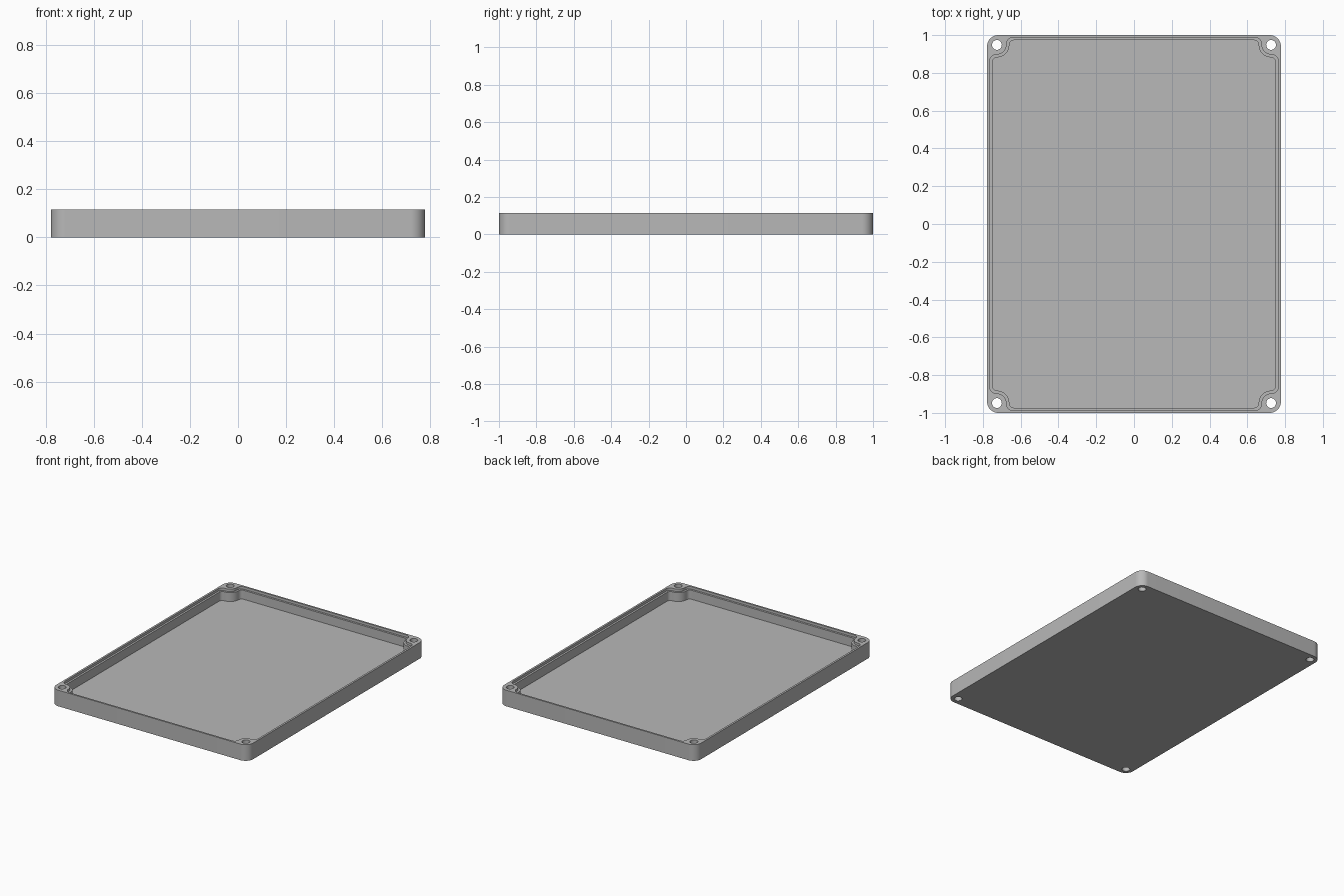
import bpy, bmesh, math
from mathutils import Vector

if "Cube" in bpy.data.objects:
    bpy.data.objects.remove(bpy.data.objects["Cube"])

HALF_X, HALF_Y, HEIGHT = 0.778, 1.0, 0.115
FLOOR, LEDGE = 0.033, 0.097
HOLE = Vector((0.726, 0.948))

grey = bpy.data.materials.new("plain grey")
grey.use_nodes = True
grey.diffuse_color = (0.48, 0.48, 0.48, 1)
grey.node_tree.nodes["Principled BSDF"].inputs["Base Color"].default_value = grey.diffuse_color


def arc(centre, radius, start, end, steps=10):
    angles = [start + (end - start) * i / steps for i in range(steps + 1)]
    return [Vector((centre[0] + radius * math.cos(a),
                    centre[1] + radius * math.sin(a))) for a in angles]


def four_way(quarter):
    """Mirror one corner outline into a closed loop."""
    back = quarter[::-1]
    return (quarter + [Vector((-p.x, p.y)) for p in back]
            + [-p for p in quarter] + [Vector((p.x, -p.y)) for p in back])


def notched_corner(half_x, half_y, boss, fillet):
    """Corner that wraps round a screw boss, with a fillet on each side."""
    x, y = half_x - fillet, half_y - fillet
    reach = boss + fillet
    low = Vector((x, HOLE.y - math.sqrt(reach ** 2 - (HOLE.x - x) ** 2)))
    high = Vector((HOLE.x - math.sqrt(reach ** 2 - (HOLE.y - y) ** 2), y))
    a, b = (math.atan2(HOLE.y - c.y, HOLE.x - c.x) for c in (low, high))
    return (arc(low, fillet, 0, a)
            + arc(HOLE, boss, a + math.pi, b + math.pi)[1:-1]
            + arc(high, fillet, b, math.pi / 2))


def prism(name, loop, bottom, top):
    bm = bmesh.new()
    base = bm.faces.new([bm.verts.new((p.x, p.y, bottom)) for p in loop])
    side = bmesh.ops.extrude_face_region(bm, geom=[base])["geom"]
    moved = [v for v in side if isinstance(v, bmesh.types.BMVert)]
    bmesh.ops.translate(bm, verts=moved, vec=(0, 0, top - bottom))
    bmesh.ops.recalc_face_normals(bm, faces=bm.faces)
    mesh = bpy.data.meshes.new(name)
    bm.to_mesh(mesh)
    bm.free()
    mesh.materials.append(grey)
    obj = bpy.data.objects.new(name, mesh)
    bpy.context.collection.objects.link(obj)
    return obj


# Solid body with rounded corners
R = 0.06
tray = prism("tray", four_way(arc((HALF_X - R, HALF_Y - R), R, 0, math.pi / 2)), 0, HEIGHT)

# Main recess, rim step and four screw holes
cutters = [
    prism("recess_cutter", four_way(notched_corner(0.75, 0.973, 0.066, 0.025)), FLOOR, 0.2),
    prism("rim_step_cutter", four_way(notched_corner(0.764, 0.987, 0.051, 0.035)), LEDGE, 0.2),
]
for sx in (-1, 1):
    for sy in (-1, 1):
        circle = arc((sx * HOLE.x, sy * HOLE.y), 0.026, 0, math.tau, 32)[:-1]
        cutters.append(prism("screw_hole_cutter", circle, -0.1, 0.2))

bpy.ops.object.select_all(action='DESELECT')
bpy.context.view_layer.objects.active = tray
tray.select_set(True)
for cutter in cutters:
    cutter.hide_render = True
    cut = tray.modifiers.new("cut", 'BOOLEAN')
    cut.operation, cut.solver, cut.object = 'DIFFERENCE', 'EXACT', cutter
    bpy.ops.object.modifier_apply(modifier=cut.name)
    bpy.data.objects.remove(cutter)

# Smooth round walls, crisp edges
bpy.ops.object.shade_smooth_by_angle(angle=math.radians(30))
